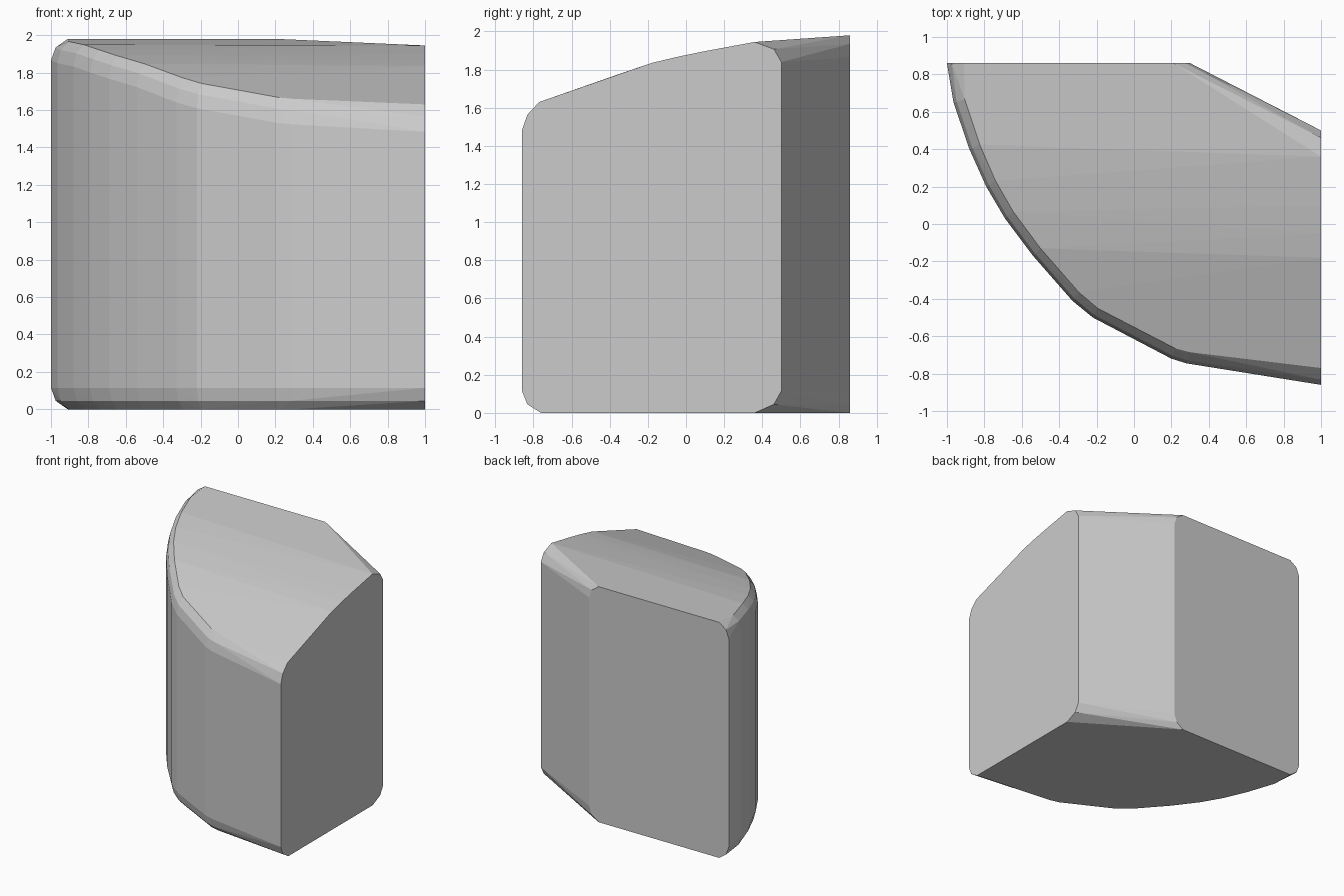
import bpy, bmesh

if "Cube" in bpy.data.objects:
    bpy.data.objects.remove(bpy.data.objects["Cube"])

# Plan outline: x, y, and inset of the rounded rim (dx, dy)
OUTLINE = [
    (-1.0, 0.86, 0.09, 0.0), (-0.965, 0.65, 0.06, 0.015), (-0.88, 0.4, 0.055, 0.025),
    (-0.79, 0.2, 0.05, 0.03), (-0.69, 0.03, 0.045, 0.035), (-0.54, -0.17, 0.04, 0.04),
    (-0.33, -0.41, 0.035, 0.045), (-0.22, -0.5, 0.025, 0.05), (0.2, -0.72, 0.02, 0.055),
    (0.28, -0.745, 0.015, 0.06), (1.0, -0.86, 0.0, 0.1),
    (1.0, 0.5, 0.0, -0.14), (0.3, 0.86, -0.09, 0.0),
]
# Crown of the block, seen from the side: y, z
CROWN = [(-0.87, 1.595), (-0.77, 1.63), (-0.35, 1.777), (-0.18, 1.835),
         (-0.05, 1.866), (0.1, 1.897), (0.36, 1.945), (0.86, 1.98)]
# Rim rounding: share of inset, distance below the surface
RIM = [(0.0, 0.115), (0.28, 0.045), (1.0, 0.0)]


def crown(y):
    for (y0, z0), (y1, z1) in zip(CROWN, CROWN[1:]):
        if y <= y1:
            return z0 + (z1 - z0) * (y - y0) / (y1 - y0)
    return CROWN[-1][1]


bm = bmesh.new()

# Rounded rims at the top and bottom
for x, y, dx, dy in OUTLINE:
    for share, drop in RIM:
        px, py = x + dx * share, y + dy * share
        bm.verts.new((px, py, drop))
        bm.verts.new((px, py, crown(py) - drop))

# Crown breaks along the flat right side
for y, z in CROWN[1:-1]:
    if y < 0.36:
        bm.verts.new((1.0, y, z))

# The block is convex, so its skin is the hull of these points
res = bmesh.ops.convex_hull(bm, input=bm.verts[:])
loose = [v for v in bm.verts if not v.link_faces]
bmesh.ops.delete(bm, geom=loose, context='VERTS')
bmesh.ops.dissolve_limit(bm, angle_limit=0.01, verts=bm.verts[:], edges=bm.edges[:])
bmesh.ops.recalc_face_normals(bm, faces=bm.faces[:])

mesh = bpy.data.meshes.new("rounded_block")
bm.to_mesh(mesh)
bm.free()
block = bpy.data.objects.new("rounded_block", mesh)
bpy.context.collection.objects.link(block)
